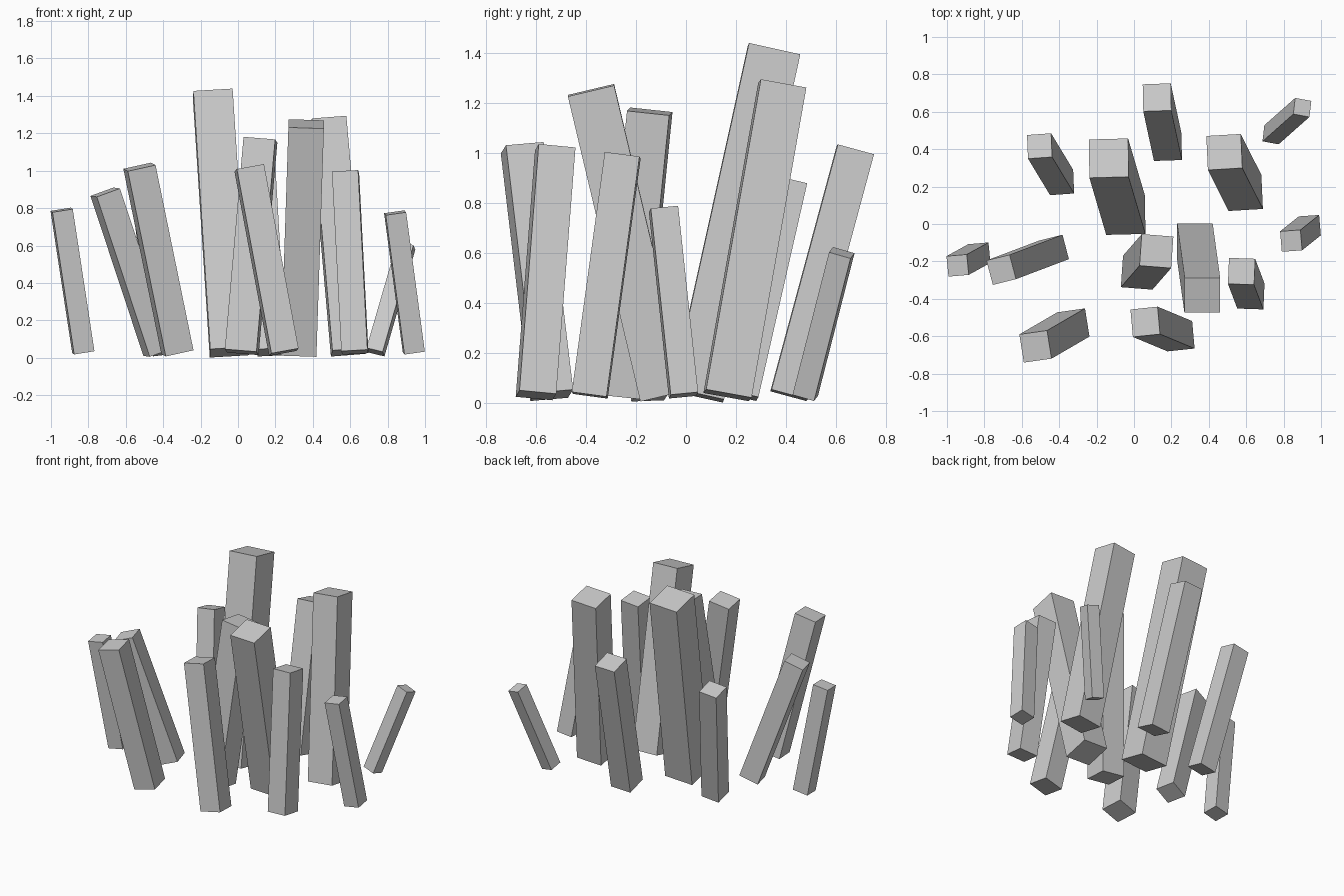
import bpy, bmesh
from math import radians, cos, sin
from mathutils import Vector, Matrix

if "Cube" in bpy.data.objects:
    bpy.data.objects.remove(bpy.data.objects["Cube"])

BASE_Z = 0.03  # height of every pillar's bottom-face centre

# Square leaning pillars: bottom centre x, y | top centre x, y, z | width | yaw (degrees)
PILLARS = [
    (-0.045, 0.047, -0.135, 0.352, 1.41, 0.21, 1.5),
    (0.18, 0.412, 0.123, 0.677, 1.01, 0.15, 2),
    (0.735, 0.477, 0.90, 0.623, 0.60, 0.09, -10.5),
    (-0.387, 0.222, -0.505, 0.417, 0.885, 0.13, 4),
    (0.593, 0.166, 0.483, 0.385, 1.27, 0.185, 3.4),
    (0.325, -0.09, 0.365, -0.38, 1.25, 0.19, 0),
    (0.02, -0.26, 0.12, -0.145, 1.165, 0.17, -4.5),
    (0.625, -0.385, 0.575, -0.253, 0.99, 0.14, -2),
    (0.94, -0.01, 0.84, -0.09, 0.775, 0.11, 4),
    (-0.827, -0.158, -0.943, -0.222, 0.79, 0.11, 5),
    (-0.427, -0.138, -0.71, -0.245, 0.885, 0.135, 14),
    (-0.324, -0.537, -0.527, -0.655, 1.02, 0.153, 8),
    (0.245, -0.60, 0.06, -0.523, 1.015, 0.148, 6),
]


def leaning_pillar(name, bx, by, tx, ty, tz, width, yaw):
    """Square box whose axis runs from the bottom centre to the top centre."""
    bottom, top = Vector((bx, by, BASE_Z)), Vector((tx, ty, tz))
    axis = top - bottom
    # Side direction: given yaw in plan, made perpendicular to the axis
    u = Vector((cos(radians(yaw)), sin(radians(yaw)), 0))
    u.z = -(u.x * axis.x + u.y * axis.y) / axis.z
    u.normalize()
    v = axis.normalized().cross(u)
    rot = Matrix((u, v, axis.normalized())).transposed().to_4x4()

    bm = bmesh.new()
    bmesh.ops.create_cube(bm, size=1, matrix=Matrix.Diagonal((width, width, axis.length, 1)))
    mesh = bpy.data.meshes.new(name)
    bm.to_mesh(mesh)
    bm.free()
    obj = bpy.data.objects.new(name, mesh)
    obj.matrix_world = Matrix.Translation((bottom + top) / 2) @ rot
    bpy.context.collection.objects.link(obj)


for i, row in enumerate(PILLARS, 1):
    leaning_pillar(f"pillar_{i:02d}", *row)
